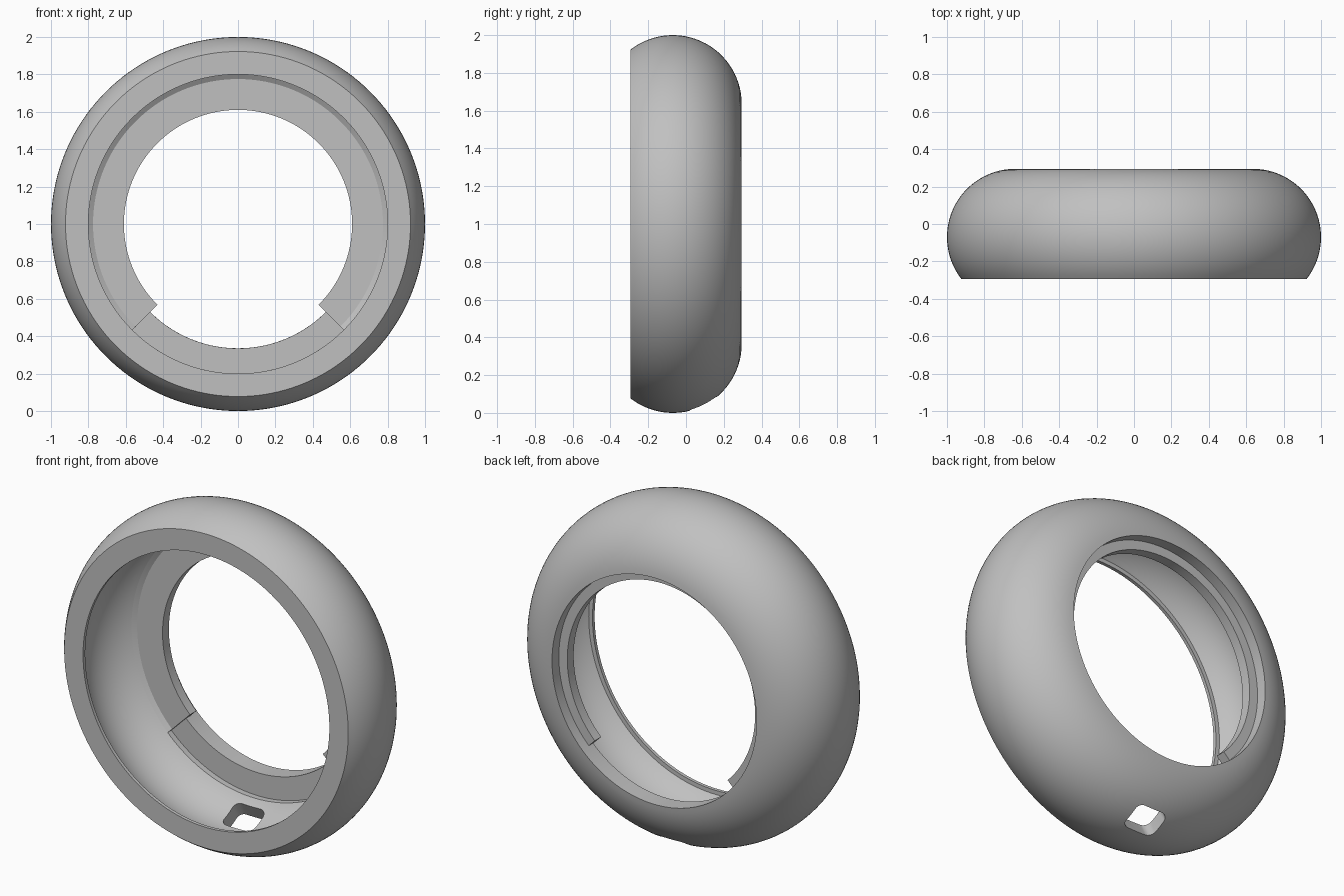
import bpy, bmesh, math
from mathutils import Matrix, Vector

cube = bpy.data.objects.get("Cube")
if cube:
    bpy.data.objects.remove(cube, do_unlink=True)

grey = bpy.data.materials.new("plain_grey")
grey.use_nodes = True
grey.diffuse_color = (0.53, 0.53, 0.53, 1)
grey.node_tree.nodes["Principled BSDF"].inputs["Base Color"].default_value = (0.53, 0.53, 0.53, 1)

TUBE_R, TUBE_Y = 0.635, -0.07      # centre of the rounded cross-section
OUTER, INNER = 0.365, 0.279        # outer and cavity radii of the section


def arc(radius, y0, y1, steps):
    """Points (r, y) on the outward side of the section circle."""
    a0 = math.asin((y0 - TUBE_Y) / radius)
    a1 = math.asin((y1 - TUBE_Y) / radius)
    angles = [a0 + (a1 - a0) * i / steps for i in range(steps + 1)]
    return [(TUBE_R + radius * math.cos(a), TUBE_Y + radius * math.sin(a)) for a in angles]


def finish(name, bm):
    bmesh.ops.recalc_face_normals(bm, faces=bm.faces)
    mesh = bpy.data.meshes.new(name)
    bm.to_mesh(mesh)
    bm.free()
    mesh.materials.append(grey)
    obj = bpy.data.objects.new(name, mesh)
    bpy.context.collection.objects.link(obj)
    return obj


def lathe(name, profile, start, sweep, steps):
    """Revolve a closed (r, y) profile about the ring's axis."""
    bm = bmesh.new()
    full = sweep >= math.tau - 0.001
    rings = []
    for i in range(steps if full else steps + 1):
        a = start + sweep * i / steps
        rings.append([bm.verts.new((r * math.cos(a), y, 1 + r * math.sin(a))) for r, y in profile])
    n = len(profile)
    for i in range(steps):
        a, b = rings[i], rings[(i + 1) % len(rings)]
        for j in range(n):
            k = (j + 1) % n
            bm.faces.new((a[j], a[k], b[k], b[j]))
    if not full:
        bm.faces.new(rings[0])
        bm.faces.new(rings[-1])
    return finish(name, bm)


def smooth(obj):
    bpy.ops.object.select_all(action='DESELECT')
    obj.select_set(True)
    bpy.context.view_layer.objects.active = obj
    bpy.ops.object.shade_smooth_by_angle(angle=math.radians(25))


# Hollow ring shell: outside curve, back rim, pocket floor, cavity, front lip
shell_profile = arc(OUTER, -0.295, 0.2938, 28)
shell_profile += [(0.665, 0.19), (0.80, 0.19)]
shell_profile += arc(INNER, 0.155, -0.275, 24)
shell_profile += [(0.80, -0.275), (0.80, -0.295)]
shell = lathe("ring_shell", shell_profile, 0, math.tau, 160)

# Rounded slot through the bottom of the shell
bm = bmesh.new()
bmesh.ops.create_cube(bm, size=1, matrix=Matrix.Diagonal((0.20, 0.16, 0.20, 1)))
upright = [e for e in bm.edges if abs(e.verts[0].co.z - e.verts[1].co.z) > 0.1]
bmesh.ops.bevel(bm, geom=upright, offset=0.04, segments=6, profile=0.5, affect='EDGES')
tilt = math.radians(27)
direction = Vector((0, math.sin(tilt), -math.cos(tilt)))
place = Vector((0, TUBE_Y, 1 - TUBE_R)) + direction * 0.32
bm.transform(Matrix.Translation(place) @ Matrix.Rotation(tilt, 4, 'X'))
cutter = finish("slot_cutter", bm)
cutter.hide_render = True

cut = shell.modifiers.new("slot", 'BOOLEAN')
cut.operation = 'DIFFERENCE'
cut.solver = 'EXACT'
cut.object = cutter
bpy.context.view_layer.objects.active = shell
bpy.ops.object.modifier_apply(modifier=cut.name)
bpy.data.objects.remove(cutter, do_unlink=True)
smooth(shell)

# Inner ledge: three quarters of a turn, open at the bottom
ledge_profile = [(0.61, 0.23), (0.61, 0.171), (0.775, 0.171), (0.80, 0.155),
                 (0.81, 0.195), (0.68, 0.195), (0.68, 0.23)]
ledge = lathe("inner_ledge", ledge_profile, -math.pi / 4, math.pi * 1.5, 120)
smooth(ledge)
